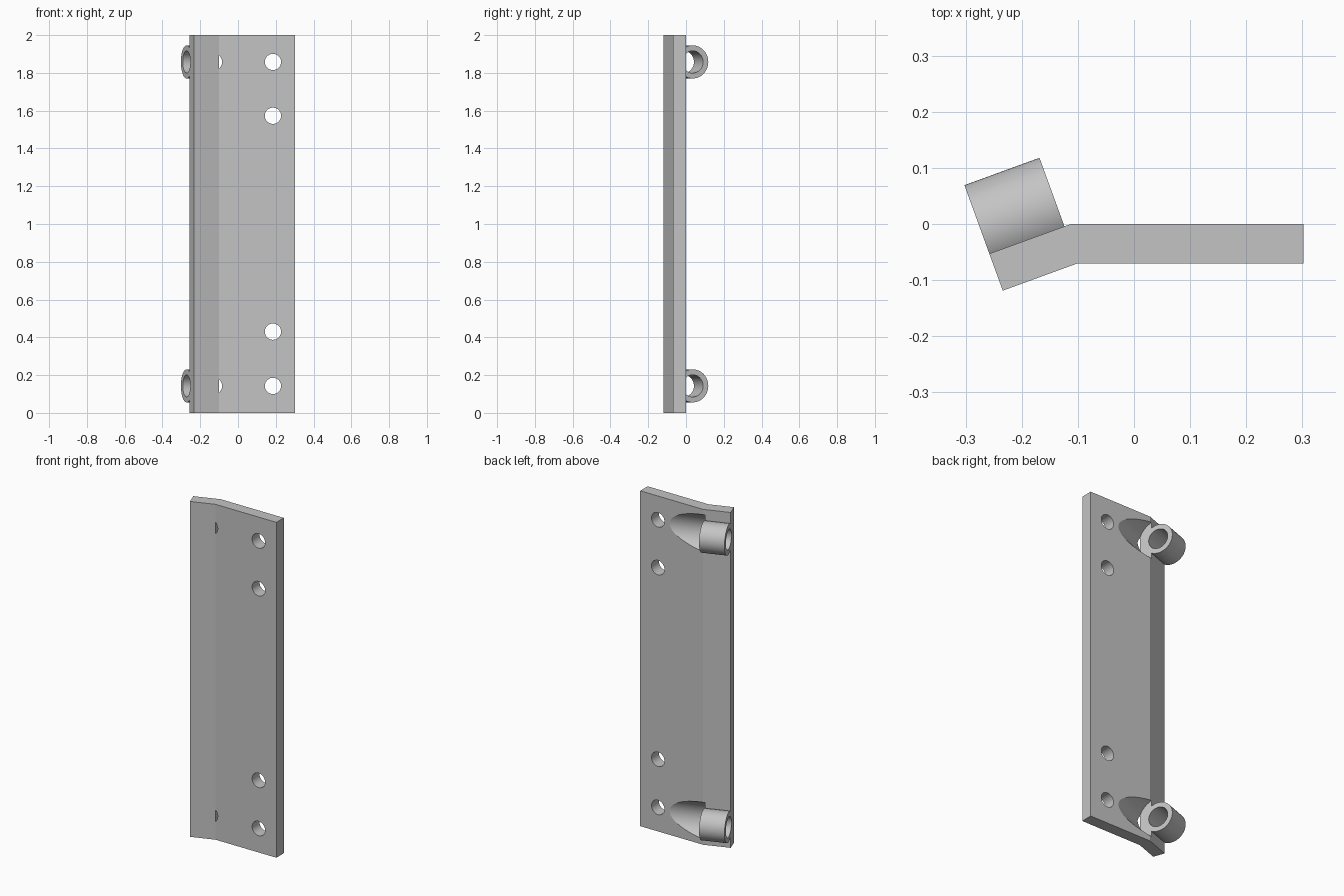
import bpy
import bmesh
import math
from mathutils import Vector, Matrix

if "Cube" in bpy.data.objects:
    bpy.data.objects.remove(bpy.data.objects["Cube"])

TILT = math.radians(20)
U = Vector((math.cos(TILT), math.sin(TILT), 0))     # along the bent flange
N = Vector((-math.sin(TILT), math.cos(TILT), 0))    # out of the flange back
THICK = 0.07
FLANGE = 0.1425
BEND = Vector((-0.10, -THICK, 0))                   # front bend line
EDGE = BEND - U * FLANGE                            # front free edge of flange
AXIS = THICK + 0.0425                               # sleeve axis above flange front
SLEEVE_Z = (0.143, 1.858)

steel = bpy.data.materials.new("grey_steel")
steel.diffuse_color = (0.55, 0.55, 0.55, 1)
steel.use_nodes = True
steel.node_tree.nodes["Principled BSDF"].inputs["Base Color"].default_value = steel.diffuse_color


def to_object(name, bm):
    bmesh.ops.recalc_face_normals(bm, faces=bm.faces)
    mesh = bpy.data.meshes.new(name)
    bm.to_mesh(mesh)
    bm.free()
    mesh.materials.append(steel)
    obj = bpy.data.objects.new(name, mesh)
    bpy.context.collection.objects.link(obj)
    return obj


def rod(name, start, direction, length, radius):
    """Closed cylinder running from start along direction."""
    bm = bmesh.new()
    turn = direction.to_track_quat('Z', 'Y').to_matrix().to_4x4()
    place = Matrix.Translation(start + direction * length / 2) @ turn
    bmesh.ops.create_cone(bm, cap_ends=True, segments=64, radius1=radius,
                          radius2=radius, depth=length, matrix=place)
    return to_object(name, bm)


def combine(target, tool, operation):
    """Apply a boolean and remove the tool."""
    mod = target.modifiers.new(operation.lower(), 'BOOLEAN')
    mod.operation = operation
    mod.solver = 'EXACT'
    mod.object = tool
    bpy.context.view_layer.objects.active = target
    bpy.ops.object.modifier_apply(modifier=mod.name)
    bpy.data.objects.remove(tool)


# Bent plate: flat leaf with an angled flange
profile = [EDGE, BEND, Vector((0.302, -THICK, 0)), Vector((0.302, 0, 0)),
           Vector((BEND.x - THICK * math.tan(TILT / 2), 0, 0)), EDGE + N * THICK]
bm = bmesh.new()
face = bm.faces.new([bm.verts.new(p) for p in profile])
ext = bmesh.ops.extrude_face_region(bm, geom=[face])
bmesh.ops.translate(bm, vec=(0, 0, 2),
                    verts=[v for v in ext["geom"] if isinstance(v, bmesh.types.BMVert)])
plate = to_object("bent_plate", bm)

# Screw holes through the flat leaf
for z in (0.143, 0.43, 1.573, 1.858):
    combine(plate, rod("screw_hole", Vector((0.185, -0.2, z)), Vector((0, 1, 0)),
                       0.4, 0.043), 'DIFFERENCE')

for z in SLEEVE_Z:
    centre = EDGE + N * AXIS + Vector((0, 0, z))
    # Tapering clearance groove in line with the sleeve
    combine(plate, rod("groove", centre + U * FLANGE, U, 0.45, 0.118), 'DIFFERENCE')
    # Sleeve sunk into the flange, then bored through
    combine(plate, rod("sleeve", centre, U, FLANGE, 0.0875), 'UNION')
    combine(plate, rod("bore", centre - U * 0.05, U, FLANGE + 0.1, 0.0585), 'DIFFERENCE')

# Smooth round walls, crisp bend and edges
bpy.ops.object.select_all(action='DESELECT')
plate.select_set(True)
bpy.context.view_layer.objects.active = plate
bpy.ops.object.shade_smooth_by_angle(angle=math.radians(15))
